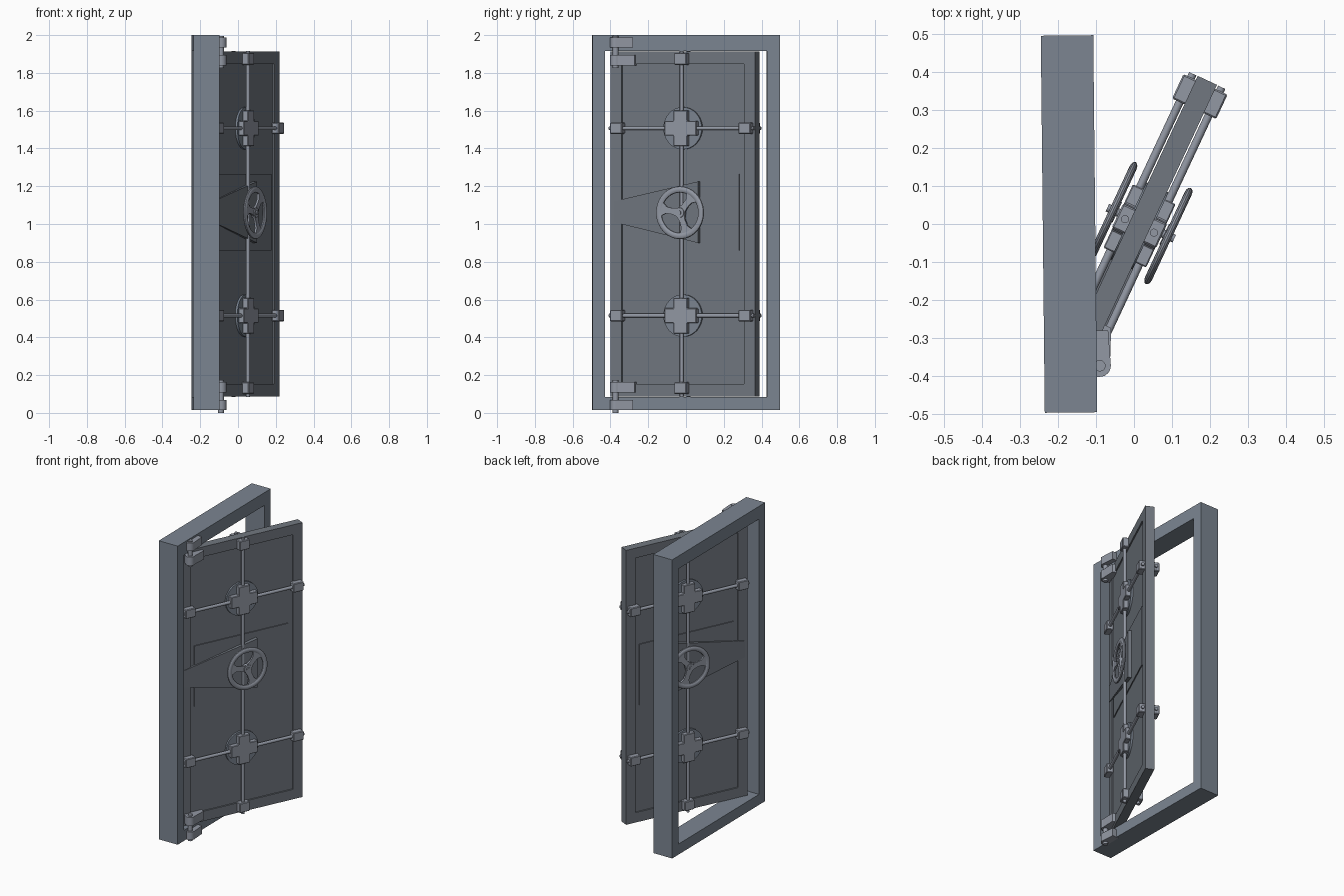
import bpy, bmesh, math
from mathutils import Matrix, Vector

if "Cube" in bpy.data.objects:
    bpy.data.objects.remove(bpy.data.objects["Cube"])

# local space of the open leaf: X = outward normal, Y = along width, Z = up
DOOR = Matrix.Translation((0.0145, -0.005, 0)) @ Matrix.Rotation(math.radians(-25), 4, 'Z')
FRAME = Matrix.Translation((-0.171, 0, 0)) @ Matrix.Rotation(math.radians(0.6), 4, 'Z')


def paint(name, rgb):
    m = bpy.data.materials.new(name)
    m.diffuse_color = (*rgb, 1)
    m.use_nodes = True
    m.node_tree.nodes["Principled BSDF"].inputs["Base Color"].default_value = m.diffuse_color
    return m


STEEL = paint("blue_grey_steel", (.20, .235, .285))
DARK = paint("dark_grey_steel", (.165, .185, .215))
LIGHT = paint("light_grey_steel", (.29, .315, .37))


def finish(name, bm, mat=None, mirror=False, bevel=0, smooth=False, color=LIGHT):
    bmesh.ops.recalc_face_normals(bm, faces=bm.faces)
    me = bpy.data.meshes.new(name)
    bm.to_mesh(me)
    bm.free()
    me.materials.append(color)
    ob = bpy.data.objects.new(name, me)
    bpy.context.collection.objects.link(ob)
    if mat is not None:
        ob.matrix_world = mat
    if smooth:
        for o in bpy.context.selected_objects:
            o.select_set(False)
        ob.select_set(True)
        bpy.context.view_layer.objects.active = ob
        bpy.ops.object.shade_smooth_by_angle(angle=math.radians(35))
    if bevel:
        b = ob.modifiers.new("edge", 'BEVEL')
        b.width, b.segments = bevel, 1
    if mirror:
        m = ob.modifiers.new("both_sides", 'MIRROR')
        m.use_axis = (True, False, False)
        m.use_mirror_merge = False
    return ob


def box(bm, x0, x1, y0, y1, z0, z1):
    c = Vector(((x0 + x1) / 2, (y0 + y1) / 2, (z0 + z1) / 2))
    m = Matrix.Translation(c) @ Matrix.Diagonal((x1 - x0, y1 - y0, z1 - z0, 1))
    bmesh.ops.create_cube(bm, size=1, matrix=m)


def rod(bm, a, b, r, r2=None, seg=20):
    a, b = Vector(a), Vector(b)
    d = b - a
    m = Matrix.Translation((a + b) / 2) @ d.to_track_quat('Z', 'Y').to_matrix().to_4x4()
    bmesh.ops.create_cone(bm, cap_ends=True, segments=seg, radius1=r,
                          radius2=r if r2 is None else r2, depth=d.length, matrix=m)


def extrude(bm, faces, vec):
    ext = bmesh.ops.extrude_face_region(bm, geom=faces)['geom']
    bmesh.ops.translate(bm, vec=vec, verts=[v for v in ext if isinstance(v, bmesh.types.BMVert)])


def prism(bm, pts, vec):
    extrude(bm, [bm.faces.new([bm.verts.new(p) for p in pts])], vec)


# fixed frame: rectangular ring extruded through its depth
bm = bmesh.new()
outer = [(-.496, .015), (.496, .015), (.496, 2), (-.496, 2)]
inner = [(-.43, .085), (.428, .085), (.428, 1.915), (-.43, 1.915)]
vo = [bm.verts.new((-.069, *p)) for p in outer]
vi = [bm.verts.new((-.069, *p)) for p in inner]
ring = [bm.faces.new((vo[i], vo[(i + 1) % 4], vi[(i + 1) % 4], vi[i])) for i in range(4)]
extrude(bm, ring, (.138, 0, 0))
finish("door_frame", bm, FRAME, color=STEEL)

# leaf slab with a stepped shallow recess on both faces
bm = bmesh.new()
box(bm, -.028, .028, -.4225, .4225, .088, 1.912)
bm.normal_update()
big = [f for f in bm.faces if abs(f.normal.x) > .9]
bmesh.ops.inset_individual(bm, faces=big, thickness=.093, depth=0)
bmesh.ops.inset_individual(bm, faces=big, thickness=.0005, depth=-.008)
finish("door_leaf", bm, DOOR, color=DARK)

# middle plate in the recess
bm = bmesh.new()
box(bm, -.026, .026, -.327, .327, .86, 1.265)
finish("middle_plate", bm, DOOR, color=DARK)

# tapered wedge cover behind the wheel
bm = bmesh.new()
near = [(.015, -.405, 1.01), (.03, -.405, 1.01), (.03, -.405, 1.12), (.015, -.405, 1.12)]
far = [(.015, .098, .9), (.05, .098, .9), (.05, .098, 1.225), (.015, .098, 1.225)]
a = [bm.verts.new(p) for p in near]
b = [bm.verts.new(p) for p in far]
bm.faces.new(a)
bm.faces.new(b[::-1])
for i in range(4):
    j = (i + 1) % 4
    bm.faces.new((a[i], b[i], b[j], a[j]))
finish("gear_cover", bm, DOOR, mirror=True, color=DARK)

# locking rods with bolt tips
N = .042
HUBS = (.515, 1.507)
bm = bmesh.new()
rod(bm, (N, 0, .083), (N, 0, 1.917), .0105)
for z in HUBS:
    rod(bm, (N, -.422, z), (N, .422, z), .0105)
finish("locking_rods", bm, DOOR, mirror=True, smooth=True)

# guide blocks at rod ends
bm = bmesh.new()
for z in HUBS:
    for s in (-1, 1):
        lo, hi = sorted((s * .34, s * .411))
        box(bm, .022, .064, lo, hi, z - .03, z + .03)
for lo, hi in ((.1, .163), (1.842, 1.906)):
    box(bm, .022, .064, -.035, .035, lo, hi)
finish("rod_guides", bm, DOOR, mirror=True, bevel=.004)

# round base discs and cross-shaped rod hubs
bm = bmesh.new()
for z in HUBS:
    rod(bm, (.015, 0, z), (.032, 0, z), .112, seg=32)
finish("hub_discs", bm, DOOR, mirror=True, smooth=True, color=STEEL)
bm = bmesh.new()
p, w, h = .039, .092, .094
cross = [(p, -h), (p, -p), (w, -p), (w, p), (p, p), (p, h),
         (-p, h), (-p, p), (-w, p), (-w, -p), (-p, -p), (-p, -h)]
for z in HUBS:
    prism(bm, [(.026, y, z + dz) for y, dz in cross], (.036, 0, 0))
finish("hub_crosses", bm, DOOR, mirror=True, bevel=.003)

# hand wheel: rim by spinning an oval section, three flared spokes, hub
C = Vector((.08, .008, 1.06))
bm = bmesh.new()
n = 12
sec = [bm.verts.new(C + Vector((.010 * math.sin(2 * math.pi * i / n), 0,
                                .123 + .017 * math.cos(2 * math.pi * i / n)))) for i in range(n)]
edges = [bm.edges.new((sec[i], sec[(i + 1) % n])) for i in range(n)]
bmesh.ops.spin(bm, geom=sec + edges, cent=C, axis=(1, 0, 0), angle=2 * math.pi, steps=48)
bmesh.ops.remove_doubles(bm, verts=bm.verts, dist=1e-4)
for deg in (50, 170, 290):
    t = math.radians(deg)
    d, s = Vector((0, math.cos(t), math.sin(t))), Vector((0, -math.sin(t), math.cos(t)))
    shape = [(.01, .024), (.045, .016), (.08, .018), (.118, .045)]
    pts = [C + d * r + s * k for r, k in shape] + [C + d * r - s * k for r, k in shape[::-1]]
    prism(bm, [q - Vector((.006, 0, 0)) for q in pts], (.012, 0, 0))
rod(bm, C - Vector((.012, 0, 0)), C + Vector((.010, 0, 0)), .03, .026, seg=24)
rod(bm, (.03, C.y, C.z), (.097, C.y, C.z), .011)
finish("hand_wheel", bm, DOOR, mirror=True, smooth=True)

# hinges: frame plate, leaf plate and pin, top and bottom
PIN = Vector((-.09, -.373, 0))
pl = DOOR.inverted() @ PIN
K = .029
for label, flip in (("top", False), ("bottom", True)):
    def zz(lo, hi):
        return (2.002 - hi, 2.002 - lo) if flip else (lo, hi)
    z0, z1 = zz(1.935, 1.988)
    bm = bmesh.new()
    rod(bm, (PIN.x, PIN.y, z0), (PIN.x, PIN.y, z1), K, seg=24)
    prism(bm, [(-.115, PIN.y - .029, z0), (-.115, -.28, z0), (-.068, -.28, z0),
               (PIN.x + K, PIN.y, z0), (PIN.x, PIN.y - K, z0)], (0, 0, z1 - z0))
    finish(label + "_hinge_frame_plate", bm, smooth=True)
    z0, z1 = zz(1.838, 1.895)
    bm = bmesh.new()
    rod(bm, (pl.x, pl.y, z0), (pl.x, pl.y, z1), K, seg=24)
    prism(bm, [(.02, pl.y - .02, z0), (.02, -.275, z0), (.046, -.275, z0),
               (pl.x + K, pl.y, z0), (pl.x, pl.y - K, z0)], (0, 0, z1 - z0))
    finish(label + "_hinge_leaf_plate", bm, DOOR, smooth=True)
    z0, z1 = (0, .175) if flip else (1.825, 1.995)
    bm = bmesh.new()
    rod(bm, (PIN.x, PIN.y, z0), (PIN.x, PIN.y, z1), .015)
    finish(label + "_hinge_pin", bm, smooth=True)
